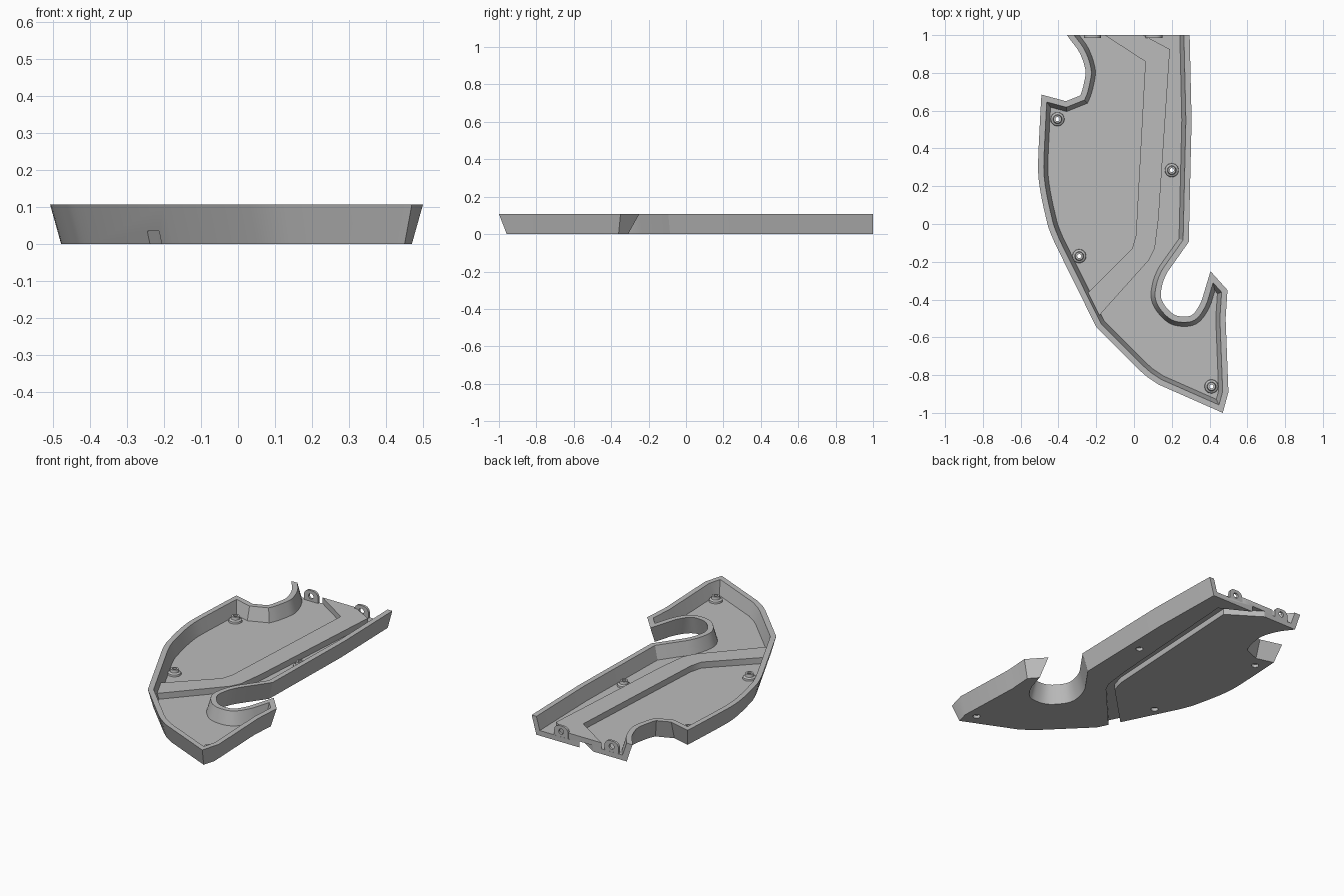
import bpy, bmesh, math
from mathutils import Vector

cube = bpy.data.objects.get("Cube")
if cube:
    bpy.data.objects.remove(cube, do_unlink=True)

mat = bpy.data.materials.new("grey_plastic")
mat.use_nodes = True
COLOR = (0.5, 0.5, 0.5, 1)
mat.diffuse_color = COLOR
mat.node_tree.nodes["Principled BSDF"].inputs["Base Color"].default_value = COLOR

HEIGHT, FLOOR, RIDGE, GROOVE = 0.107, 0.03, 0.065, 0.035
SLOPE = 0.28
BACK = 1.0


def smooth(pts, steps=5):
    """Spline through the inner points; the two end segments stay straight."""
    p = [Vector(q) for q in pts]
    out = [p[0]]
    for i in range(1, len(p) - 2):
        a, b, c, d = p[i - 1:i + 3]
        for k in range(steps):
            t = k / steps
            out.append(0.5 * (2 * b + (c - a) * t + (2 * a - 5 * b + 4 * c - d) * t * t
                              + (3 * b - a - 3 * c + d) * t ** 3))
    return out + [p[-2]]


def inset(poly, dist):
    """Mitred inward offset of a counter-clockwise polygon."""
    out = []
    for i, p in enumerate(poly):
        d1 = (p - poly[i - 1]).normalized()
        d2 = (poly[(i + 1) % len(poly)] - p).normalized()
        n1, n2 = Vector((-d1.y, d1.x)), Vector((-d2.y, d2.x))
        out.append(p + (n1 + n2) * dist / (1 + n1.dot(n2)))
    return out


def finish(name, bm):
    bmesh.ops.recalc_face_normals(bm, faces=bm.faces)
    mesh = bpy.data.meshes.new(name)
    bm.to_mesh(mesh)
    bm.free()
    mesh.materials.append(mat)
    ob = bpy.data.objects.new(name, mesh)
    bpy.context.collection.objects.link(ob)
    return ob


def loft(name, rings, closed_loop=False):
    """Join rings of 3D points; cap the ends or close into a torus-like ring."""
    bm = bmesh.new()
    vs = [[bm.verts.new(p) for p in r] for r in rings]
    n = len(vs[0])
    pairs = list(zip(vs, vs[1:])) + ([(vs[-1], vs[0])] if closed_loop else [])
    for lo, hi in pairs:
        for i in range(n):
            j = (i + 1) % n
            bm.faces.new((lo[i], lo[j], hi[j], hi[i]))
    if not closed_loop:
        bm.faces.new(vs[0])
        bm.faces.new(vs[-1])
    return finish(name, bm)


def flat(poly, z):
    return [(p.x, p.y, z) for p in poly]


def circle(x, y, r, z, n=24):
    return [(x + r * math.cos(math.tau * i / n), y + r * math.sin(math.tau * i / n), z)
            for i in range(n)]


def cut(target, cutter):
    mod = target.modifiers.new("cut", "BOOLEAN")
    mod.operation, mod.solver, mod.object = "DIFFERENCE", "EXACT", cutter
    bpy.context.view_layer.objects.active = target
    bpy.ops.object.modifier_apply(modifier=mod.name)
    bpy.data.objects.remove(cutter, do_unlink=True)


# rim outline, counter-clockwise from the back left
outline = smooth([(-0.49, 1.2), (-0.355, 1.0), (-0.29, 0.91), (-0.258, 0.82), (-0.262, 0.76),
                  (-0.285, 0.68), (-0.32, 0.66)])
outline += [Vector(p) for p in ((-0.36, 0.65), (-0.49, 0.685))]
outline += smooth([(-0.495, 0.6), (-0.505, 0.4), (-0.505, 0.24), (-0.47, 0.05),
                   (-0.42, -0.1), (-0.21, -0.545)])
outline += [Vector(p) for p in ((-0.2, -0.545), (0.03, -0.775), (0.07, -0.81), (0.13, -0.85),
                                (0.47, -1.0), (0.5, -0.89), (0.485, -0.5), (0.495, -0.35),
                                (0.405, -0.25))]
outline += smooth([(0.385, -0.3), (0.36, -0.4), (0.315, -0.475), (0.265, -0.49), (0.205, -0.475),
                   (0.15, -0.41), (0.145, -0.345), (0.18, -0.25), (0.29, -0.095)])[1:]
outline += [Vector(p) for p in ((0.29, -0.095), (0.305, 0.55), (0.29, 1.2))]

# raised channel band across the floor
band = [Vector(p) for p in (
    (-0.40, -0.73), (-0.18, -0.48), (0.08, -0.19), (0.11, -0.13), (0.13, 0.03), (0.19, 0.925),
    (0.05, 1.0), (-0.30, 1.19), (-0.44, 1.185), (-0.14, 0.99), (0.06, 0.86), (0.01, -0.06),
    (-0.01, -0.13), (-0.24, -0.36), (-0.5, -0.62))]

# tray shell: outer solid minus cavity, with the band left standing
shell = loft("tray_shell", [flat(inset(outline, SLOPE * HEIGHT), 0), flat(outline, HEIGHT)])
top = HEIGHT + 0.03
cavity = loft("cavity", [flat(inset(outline, 0.052), FLOOR),
                         flat(inset(outline, 0.052 - SLOPE * (top - FLOOR)), top)])
cut(cavity, loft("ridge", [flat(band, -0.02), flat(band, RIDGE)]))
cut(shell, cavity)
channel = inset(band, 0.03)
cut(shell, loft("groove", [flat(channel, -0.02), flat(channel, GROOVE)]))

# open back end
end = [Vector(p) for p in ((-1, BACK), (1, BACK), (1, 2), (-1, 2))]
cut(shell, loft("back_trim", [flat(end, -0.1), flat(end, 0.3)]))

# screw bosses with countersunk through holes
PROFILE = [(0.037, 0.028), (0.035, 0.04), (0.024, 0.046), (0.021, 0.062), (0.011, 0.062),
           (0.011, 0.028)]
parts = [shell]
for i, (x, y) in enumerate([(-0.405, 0.555), (0.2, 0.285), (-0.29, -0.17), (0.41, -0.86)]):
    hole = [(0.02, -0.02), (0.02, 0.018), (0.011, 0.018), (0.011, 0.05)]
    cut(shell, loft("screw_hole", [circle(x, y, r, z) for r, z in hole]))
    parts.append(loft(f"screw_boss_{i + 1}", [circle(x, y, r, z) for r, z in PROFILE], True))


# upright mounting tabs with a pin hole
def tab(name, cx, half=0.045, zc=0.06, r=0.033):
    prof = [(-half, 0.005), (half, 0.005), (half, zc)]
    prof += [(half - r + r * math.cos(a), zc + r * math.sin(a))
             for a in [math.pi / 2 * k / 6 for k in range(1, 7)]]
    prof += [(-half + r - r * math.sin(a), zc + r * math.cos(a))
             for a in [math.pi / 2 * k / 6 for k in range(7)]]
    ob = loft(name, [[(cx + u, y, z) for u, z in prof] for y in (BACK - 0.014, BACK - 0.0005)])
    cut(ob, loft("pin_hole", [[(cx + u, y, v + zc) for u, v, _ in circle(0, 0, 0.016, 0)]
                              for y in (BACK - 0.1, BACK + 0.1)]))
    return ob


parts += [tab("left_tab", -0.22), tab("right_tab", 0.105)]

for ob in parts:
    bpy.ops.object.select_all(action="DESELECT")
    ob.select_set(True)
    bpy.context.view_layer.objects.active = ob
    bpy.ops.object.shade_smooth_by_angle(angle=math.radians(30))
